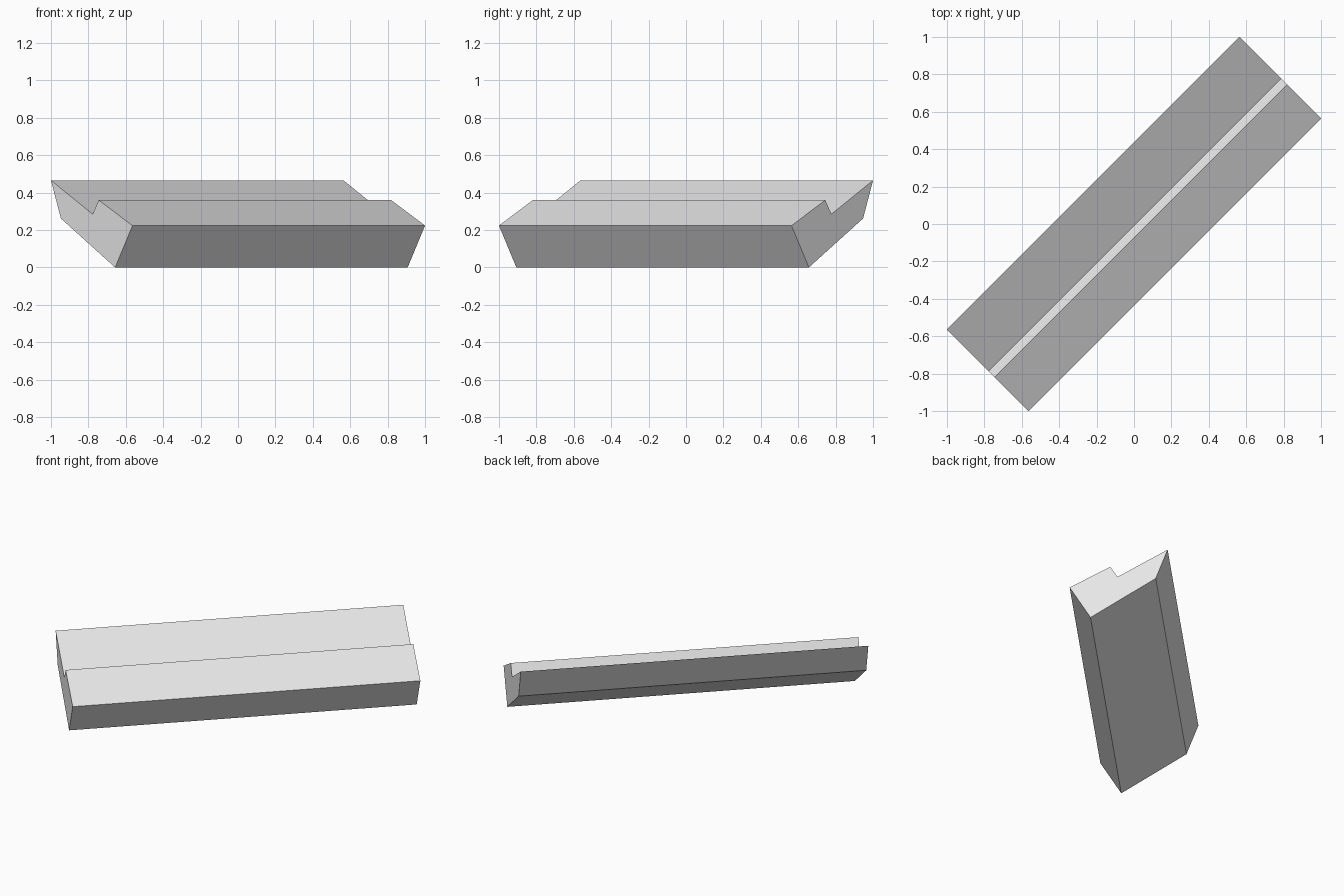
import bpy
import bmesh
from mathutils import Vector

cube = bpy.data.objects.get("Cube")
if cube:
    bpy.data.objects.remove(cube, do_unlink=True)

# Plain grey material
grey = bpy.data.materials.new("light_grey")
grey.use_nodes = True
colour = (0.8, 0.8, 0.8, 1.0)
grey.diffuse_color = colour
grey.node_tree.nodes["Principled BSDF"].inputs["Base Color"].default_value = colour

# Cross-section: sideways offset along (1, -1) and height, with a step in the top
profile = [(-0.218, 0.466), (-0.165, 0.262), (0.125, 0.0),
           (0.218, 0.224), (0.037, 0.36), (0.005, 0.285)]
HALF_RUN = 0.782

# Notched bar: the cross-section swept along the diagonal
bm = bmesh.new()
end = bm.faces.new([bm.verts.new((s - HALF_RUN, -s - HALF_RUN, z)) for s, z in profile])
swept = bmesh.ops.extrude_face_region(bm, geom=[end], use_keep_orig=True)
far_verts = [g for g in swept["geom"] if isinstance(g, bmesh.types.BMVert)]
bmesh.ops.translate(bm, verts=far_verts, vec=Vector((2 * HALF_RUN, 2 * HALF_RUN, 0)))
bmesh.ops.recalc_face_normals(bm, faces=bm.faces[:])

mesh = bpy.data.meshes.new("notched_bar")
bm.to_mesh(mesh)
bm.free()
mesh.materials.append(grey)
bar = bpy.data.objects.new("notched_bar", mesh)
bpy.context.collection.objects.link(bar)
